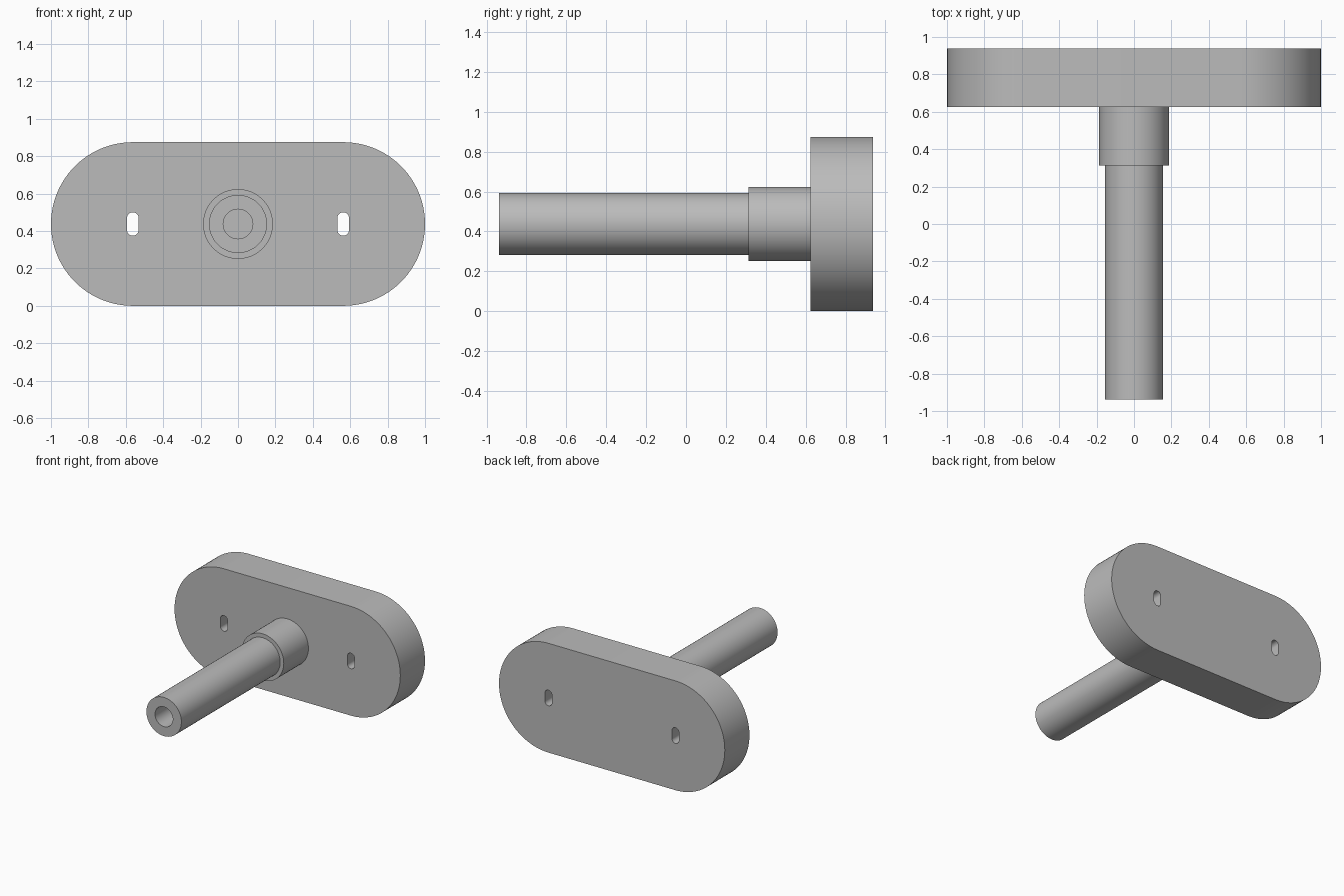
import bpy, bmesh
from math import cos, sin, pi, radians
from mathutils import Vector

cube = bpy.data.objects.get("Cube")
if cube:
    bpy.data.objects.remove(cube, do_unlink=True)

# Shared dimensions
MID_Z = 0.4375
PLATE_FRONT, PLATE_BACK = 0.625, 0.9375
HUB_FRONT, SHAFT_TIP = 0.3125, -0.9375
END_X = 0.5625

grey = bpy.data.materials.new("plain grey")
grey.use_nodes = True
colour = (0.5, 0.5, 0.5, 1)
grey.diffuse_color = colour
grey.node_tree.nodes["Principled BSDF"].inputs["Base Color"].default_value = colour


def finish(bm, name):
    bmesh.ops.remove_doubles(bm, verts=bm.verts, dist=1e-5)
    bmesh.ops.recalc_face_normals(bm, faces=bm.faces)
    mesh = bpy.data.meshes.new(name)
    bm.to_mesh(mesh)
    bm.free()
    mesh.materials.append(grey)
    obj = bpy.data.objects.new(name, mesh)
    bpy.context.collection.objects.link(obj)
    bpy.ops.object.select_all(action='DESELECT')
    obj.select_set(True)
    bpy.context.view_layer.objects.active = obj
    bpy.ops.object.shade_smooth_by_angle(angle=radians(30))
    return obj


def rounded_slot(bm, cx, half_x, half_z, radius, steps):
    """Closed edge loop with round ends: two half circles joined by straights."""
    verts = []
    for start, sign in ((-pi / 2, 1), (pi / 2, -1)):
        for i in range(steps + 1):
            a = start + pi * i / steps
            # Tall slots are the wide outline turned a quarter turn
            u, v = sign * (half_x + half_z) + radius * cos(a), radius * sin(a)
            x, z = (u, v) if half_x else (-v, u)
            verts.append(bm.verts.new((cx + x, PLATE_FRONT, MID_Z + z)))
    return [bm.edges.new((v, verts[i - 1])) for i, v in enumerate(verts)]


# Back plate: round-ended slab with two upright slots through it
bm = bmesh.new()
edges = rounded_slot(bm, 0, END_X, 0, 0.4375, 48)
for side in (-1, 1):
    edges += rounded_slot(bm, side * END_X, 0, 0.03125, 0.03125, 16)
bmesh.ops.triangle_fill(bm, edges=edges, use_beauty=True, use_dissolve=False)
grown = bmesh.ops.extrude_face_region(bm, geom=bm.faces[:], use_keep_orig=True)
moved = [g for g in grown["geom"] if isinstance(g, bmesh.types.BMVert)]
bmesh.ops.translate(bm, verts=moved, vec=(0, PLATE_BACK - PLATE_FRONT, 0))
finish(bm, "back_plate")

# Spindle: bored shaft stepping up to a wider hub, turned about the y axis
BORE, SHAFT, HUB = 0.079, 0.155, 0.1865
profile = [(0, HUB_FRONT), (BORE, HUB_FRONT), (BORE, SHAFT_TIP),
           (SHAFT, SHAFT_TIP), (SHAFT, HUB_FRONT), (HUB, HUB_FRONT),
           (HUB, PLATE_FRONT)]
bm = bmesh.new()
pts = [bm.verts.new((r, y, MID_Z)) for r, y in profile]
lines = [bm.edges.new(pair) for pair in zip(pts, pts[1:])]
bmesh.ops.spin(bm, geom=pts + lines, cent=Vector((0, 0, MID_Z)), axis=(0, 1, 0),
               angle=2 * pi, steps=64, use_merge=False)
finish(bm, "spindle")
